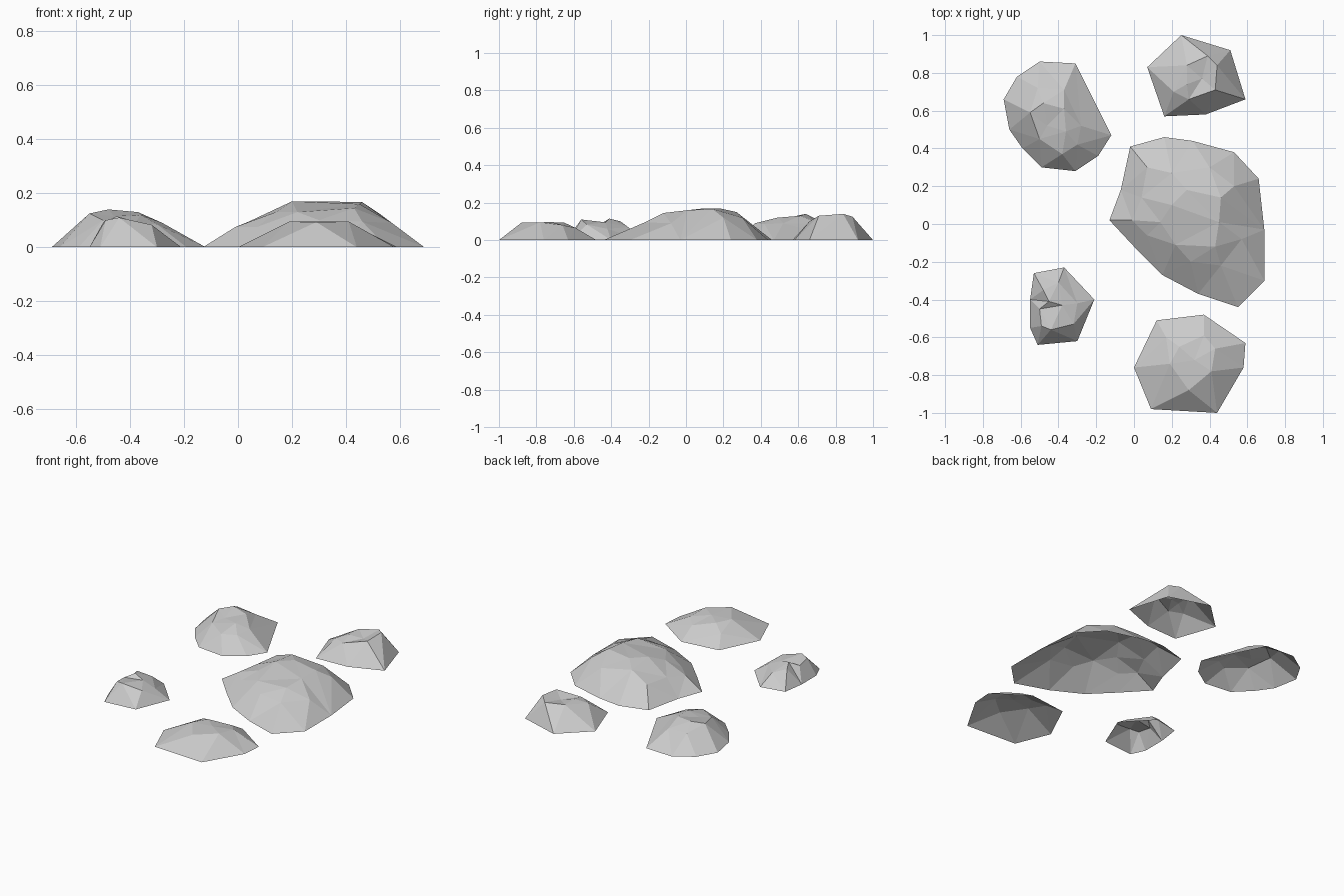
import bpy
from mathutils import Vector
from mathutils.geometry import delaunay_2d_cdt


def rock(name, outline, tops):
    """Faceted open-bottomed boulder: ground outline plus raised facet corners."""
    pts = [(x, y, 0.0) for x, y in outline] + tops
    flat = [Vector(p[:2]) for p in pts]
    ring = list(range(len(outline)))
    out, _, faces, origin, _, _ = delaunay_2d_cdt(flat, [], [ring], 1, 1e-5)
    verts = [(v.x, v.y, pts[o[0]][2] if o else 0.0) for v, o in zip(out, origin)]
    mesh = bpy.data.meshes.new(name)
    mesh.from_pydata(verts, [], faces)
    mesh.update()
    for p in mesh.polygons:
        if p.normal.z < 0:
            p.flip()
    mesh.update()
    bpy.context.collection.objects.link(bpy.data.objects.new(name, mesh))


# Large central boulder with a low ledge on its left
rock("large_rock",
     [(-.13, .02), (.01, -.13), (.15, -.27), (.34, -.37), (.55, -.44), (.69, -.30), (.69, -.03),
      (.66, .24), (.53, .38), (.31, .44), (.16, .46), (-.02, .41), (-.07, .18)],
     [(-.01, .02, .075), (.07, -.06, .075), (.04, .14, .095), (.07, .30, .10), (.20, .27, .15),
      (.28, .18, .17), (.20, .10, .17), (.14, .01, .13), (.22, -.11, .13), (.30, -.20, .10),
      (.43, -.12, .145), (.46, -.22, .095), (.45, .01, .16), (.46, .14, .167), (.53, .20, .12),
      (.40, .30, .12), (.57, -.08, .09)])

# Back left rock with a broken crown
rock("back_left_rock",
     [(-.69, .66), (-.66, .50), (-.59, .40), (-.49, .30), (-.31, .28), (-.19, .36), (-.12, .47),
      (-.31, .85), (-.50, .86), (-.62, .78)],
     [(-.55, .59, .125), (-.48, .64, .14), (-.37, .61, .13), (-.28, .52, .09), (-.46, .52, .115),
      (-.36, .49, .12), (-.38, .37, .09), (-.50, .45, .10), (-.51, .72, .10), (-.37, .71, .09),
      (-.30, .42, .085)])

# Back right rock with a dented top
rock("back_right_rock",
     [(.07, .83), (.16, .57), (.38, .58), (.59, .66), (.51, .92), (.25, 1.0)],
     [(.21, .70, .095), (.28, .84, .12), (.39, .89, .125), (.44, .84, .14), (.43, .71, .13),
      (.29, .66, .10), (.36, .77, .105), (.28, .74, .12)])

# Front right flat rock
rock("front_right_rock",
     [(0, -.76), (.09, -.98), (.44, -1.0), (.58, -.76), (.59, -.63), (.37, -.48), (.12, -.51)],
     [(.29, -.88, .093), (.41, -.78, .095), (.43, -.66, .08), (.19, -.74, .095), (.24, -.65, .093),
      (.17, -.60, .06), (.37, -.59, .065), (.32, -.72, .096)])

# Front left small rock
rock("front_left_rock",
     [(-.55, -.55), (-.51, -.64), (-.30, -.62), (-.21, -.40), (-.37, -.23), (-.53, -.26), (-.55, -.40)],
     [(-.49, -.54, .10), (-.44, -.56, .11), (-.45, -.41, .115), (-.48, -.35, .10), (-.32, -.53, .083),
      (-.30, -.42, .06), (-.40, -.31, .07), (-.38, -.43, .095), (-.50, -.45, .09)])
